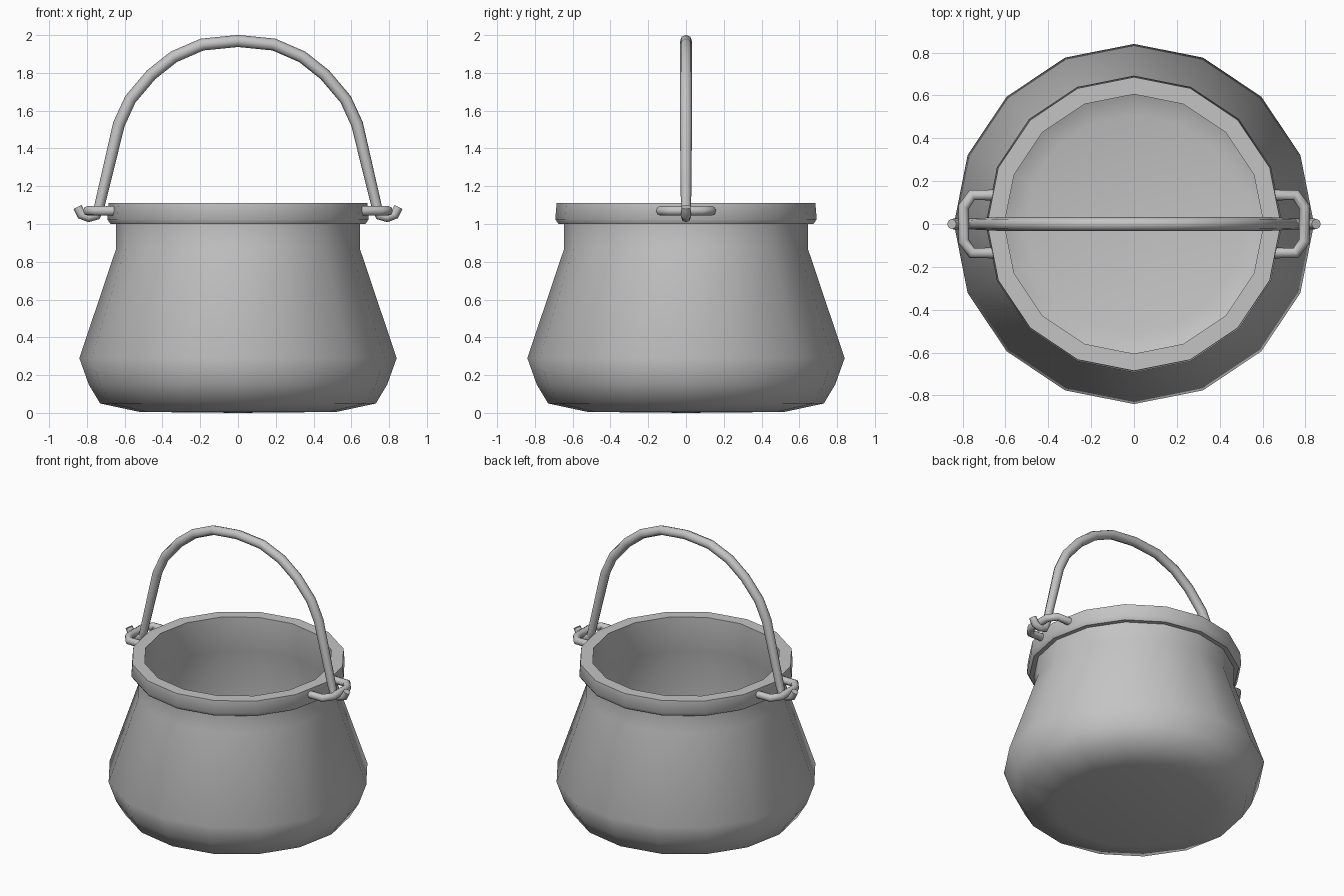
import bpy, bmesh, math
from mathutils import Matrix, Vector

cube = bpy.data.objects.get("Cube")
if cube:
    bpy.data.objects.remove(cube, do_unlink=True)

# One plain metal colour
metal = bpy.data.materials.new("grey_metal")
metal.use_nodes = True
GREY = (0.55, 0.55, 0.55, 1)
metal.diffuse_color = GREY
metal.node_tree.nodes["Principled BSDF"].inputs["Base Color"].default_value = GREY


def finish(name, mesh, angle):
    """Link a mesh as a named object with material and smooth shading."""
    obj = bpy.data.objects.new(name, mesh)
    bpy.context.collection.objects.link(obj)
    mesh.materials.clear()
    mesh.materials.append(metal)
    bpy.ops.object.select_all(action='DESELECT')
    obj.select_set(True)
    bpy.context.view_layer.objects.active = obj
    bpy.ops.object.shade_smooth_by_angle(angle=math.radians(angle))
    return obj


def lathe(name, profile, sides, angle):
    """Spin a radius/height profile around z."""
    bm = bmesh.new()
    verts = [bm.verts.new((r, 0, z)) for r, z in profile]
    edges = [bm.edges.new(pair) for pair in zip(verts, verts[1:])]
    bmesh.ops.spin(bm, geom=verts + edges, cent=(0, 0, 0), axis=(0, 0, 1),
                   angle=math.tau, steps=sides)
    bmesh.ops.remove_doubles(bm, verts=bm.verts, dist=0.001)
    bmesh.ops.recalc_face_normals(bm, faces=bm.faces)
    mesh = bpy.data.meshes.new(name)
    bm.to_mesh(mesh)
    bm.free()
    return finish(name, mesh, angle)


def tube(name, path, thickness):
    """Eight-sided rod along a path of (point, relative radius)."""
    curve = bpy.data.curves.new(name + "_path", 'CURVE')
    curve.dimensions = '3D'
    curve.bevel_depth = thickness
    curve.bevel_resolution = 2
    curve.use_fill_caps = True
    spline = curve.splines.new('POLY')
    spline.points.add(len(path) - 1)
    for point, (co, radius) in zip(spline.points, path):
        point.co = (*co, 1)
        point.radius = radius
    helper = bpy.data.objects.new(name + "_path", curve)
    bpy.context.collection.objects.link(helper)
    bpy.context.view_layer.update()
    graph = bpy.context.evaluated_depsgraph_get()
    mesh = bpy.data.meshes.new_from_object(helper.evaluated_get(graph))
    bpy.data.objects.remove(helper, do_unlink=True)
    bpy.data.curves.remove(curve)
    mesh.name = name
    return finish(name, mesh, 50)


# Hollow pot: outer belly and neck, rim, then inner wall down to the floor
outer = [(0, 0), (0.52, 0.005), (0.73, 0.05), (0.79, 0.15), (0.84, 0.29),
         (0.645, 0.87), (0.645, 1.0)]
rim = [(0.675, 1.0), (0.692, 1.025), (0.685, 1.11), (0.605, 1.11)]
inner = [(0.605, 0.87), (0.79, 0.3), (0.745, 0.17), (0.69, 0.09),
         (0.51, 0.045), (0, 0.04)]
lathe("pot", outer + rim + inner, 16, 50)

# Carrying handle: hooked tip, straight leg, arch, then mirrored
hook = [(0.85, 1.09, 0.75), (0.83, 1.05, 0.8), (0.79, 1.035, 0.8),
        (0.75, 1.045, 0.8), (0.735, 1.09, 0.85)]
arch = [(0.63, 1.53, 1), (0.57, 1.66, 1), (0.46, 1.79, 1), (0.34, 1.885, 1),
        (0.19, 1.95, 1)]
half = hook + arch
full = half + [(0, 1.969, 1)] + [(-x, z, r) for x, z, r in reversed(half)]
tube("carrying_handle", [((x, 0, z), r) for x, z, r in full], 0.032)

# Side loops that hold the handle
quarter = [(0.61, 0.135), (0.755, 0.135), (0.795, 0.08)]
loop = quarter + [(x, -y) for x, y in reversed(quarter)]
for side, name in ((1, "left_loop"), (-1, "right_loop")):
    tube(name, [((side * x, y, 1.07), 1) for x, y in loop], 0.026)
